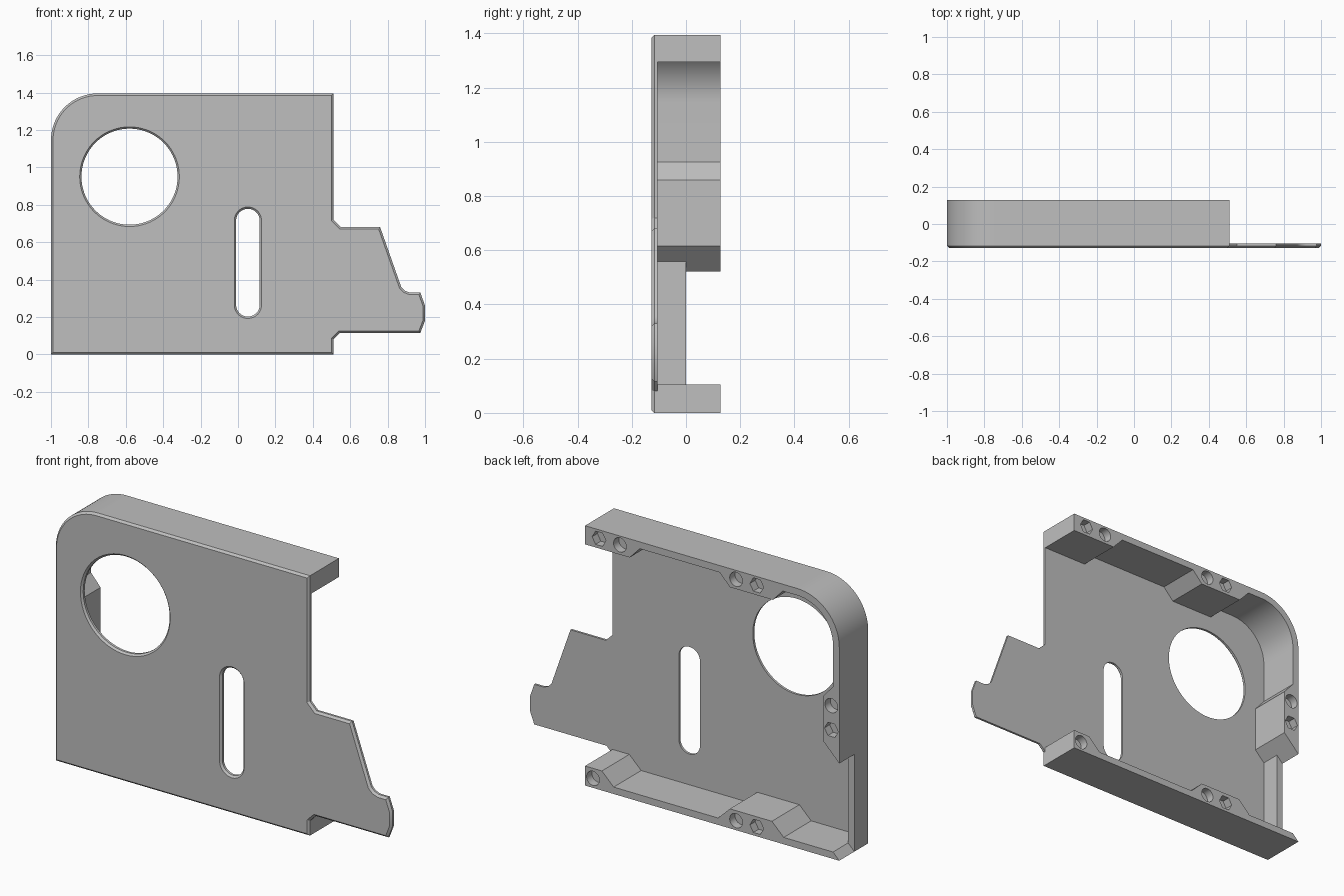
import bpy, bmesh
from math import sin, cos, pi

cube = bpy.data.objects.get("Cube")
if cube:
    bpy.data.objects.remove(cube, do_unlink=True)

grey = bpy.data.materials.new("plain grey")
grey.use_nodes = True
grey.diffuse_color = (0.52, 0.52, 0.52, 1)
grey.node_tree.nodes["Principled BSDF"].inputs["Base Color"].default_value = (0.52, 0.52, 0.52, 1)

FRONT, SHEET, BACK = -0.128, -0.105, 0.128   # depths: face, sheet back, rim back
LEFT, RIGHT, TOP = -1.0, 0.51, 1.395
WALL, BOSS = 0.037, 0.1                      # thin rim and thick rim
CORNER = 0.25


def arc(cx, cz, r, start, end, n=24):
    """Points on an arc in the xz plane, angles in units of pi."""
    return [(cx + r * cos(pi * (start + (end - start) * i / n)),
             cz + r * sin(pi * (start + (end - start) * i / n))) for i in range(n + 1)]


def loft(name, rings, chamfer=0):
    """Solid through matching outlines, given as (y, points) from front to back."""
    bm = bmesh.new()
    loops = [[bm.verts.new((x, y, z)) for x, z in pts] for y, pts in rings]
    front = bm.faces.new(loops[0])
    bm.faces.new(loops[-1])
    for a, b in zip(loops, loops[1:]):
        for i in range(len(a)):
            bm.faces.new((a[i - 1], a[i], b[i], b[i - 1]))
    bmesh.ops.recalc_face_normals(bm, faces=bm.faces)
    if chamfer:
        bmesh.ops.bevel(bm, geom=list(front.edges), offset=chamfer, segments=1,
                        affect='EDGES', profile=0.5)
    mesh = bpy.data.meshes.new(name)
    bm.to_mesh(mesh)
    bm.free()
    mesh.materials.append(grey)
    obj = bpy.data.objects.new(name, mesh)
    bpy.context.collection.objects.link(obj)
    return obj


def cut(obj, cutters):
    """Subtract the cutters, then smooth the curved walls."""
    bpy.ops.object.select_all(action='DESELECT')
    bpy.context.view_layer.objects.active = obj
    obj.select_set(True)
    for c in cutters:
        c.hide_render = True
        mod = obj.modifiers.new("cut", 'BOOLEAN')
        mod.operation, mod.solver, mod.object = 'DIFFERENCE', 'EXACT', c
        bpy.ops.object.modifier_apply(modifier=mod.name)
        bpy.data.objects.remove(c, do_unlink=True)
    bpy.ops.object.shade_smooth_by_angle()


def slot_cutter(name, cx, low, high, r, lip=0.01):
    """Round or long hole, flared at the front face."""
    def ring(radius):
        return arc(cx, high, radius, 0, 1, 32) + arc(cx, low, radius, 1.001, 1.999, 32)
    return loft(name, [(FRONT - lip, ring(r + 2 * lip)), (FRONT + lip, ring(r)), (0, ring(r))])


def pocket(x, z, sides, r, depth):
    ring = arc(x, z, r, 0, 2, sides)[:-1]
    return loft("pocket_cutter", [(BACK - depth, ring), (BACK + 0.1, ring)])


# Front sheet with side tab, chamfered around its front edge
corner = arc(LEFT + CORNER, TOP - CORNER, CORNER, 0.5, 1)
tab = [(RIGHT, 0.08), (0.545, 0.115), (0.975, 0.115), (1.0, 0.18), (1.0, 0.26),
       (0.975, 0.33), (0.92, 0.33), (0.893, 0.34), (0.873, 0.36),
       (0.76, 0.68), (0.55, 0.68), (RIGHT, 0.72)]
outline = corner + [(LEFT, 0), (RIGHT, 0)] + tab + [(RIGHT, TOP)]
sheet = loft("front_sheet", [(FRONT, outline), (SHEET, outline)], chamfer=0.011)
circle = arc(-0.58, 0.95, 1, 0, 2, 72)[:-1]


def round_ring(r):
    return [(-0.58 + (x + 0.58) * r, 0.95 + (z - 0.95) * r) for x, z in circle]


hole = loft("hole_cutter", [(FRONT - 0.01, round_ring(0.276)),
                            (FRONT + 0.01, round_ring(0.257)), (0, round_ring(0.257))])
cut(sheet, [hole, slot_cutter("slot_cutter", 0.053, 0.265, 0.715, 0.063)])

# Rim behind the sheet, thickened into sloped bosses
ceiling, under = TOP - WALL, TOP - BOSS
inner = LEFT + WALL
rim_profile = (
    [(RIGHT, TOP)] + corner + [(LEFT, 0), (RIGHT, 0)]
    # bottom rail
    + [(RIGHT, 0.105), (0.41, 0.105), (0.34, WALL), (-0.28, WALL), (-0.35, 0.105),
       (-0.6, 0.105), (-0.67, WALL), (inner, WALL)]
    # side wall
    + [(inner, 0.559), (-0.906, 0.616), (-0.906, 0.86), (inner, 0.925)]
    + arc(LEFT + CORNER, TOP - CORNER, CORNER - WALL, 1, 0.5)
    # top rail
    + [(-0.665, ceiling), (-0.605, under), (-0.35, under), (-0.29, ceiling),
       (0.185, ceiling), (0.245, under), (RIGHT, under)])
rim = loft("back_rim", [(SHEET, rim_profile), (BACK, rim_profile)])

# Lowered stretch of the side wall, with mitred ends
notch = [(-1.05, -0.05), (-0.95, 0.05), (-0.95, 0.572), (-1.05, 0.472)]
cutters = [loft("notch_cutter", [(0, notch), (BACK + 0.1, notch)])]

# Round and hexagonal pockets in the back of the bosses
upper, lower, side = 1.347, 0.051, -0.953
for x, z in [(0.303, upper), (-0.387, upper), (side, 0.82), (0.463, lower), (-0.387, lower)]:
    cutters.append(pocket(x, z, 32, 0.038, 0.045))
for x, z in [(0.427, upper), (-0.51, upper), (side, 0.69), (-0.51, lower)]:
    cutters.append(pocket(x, z, 6, 0.041, 0.045))
cut(rim, cutters)
